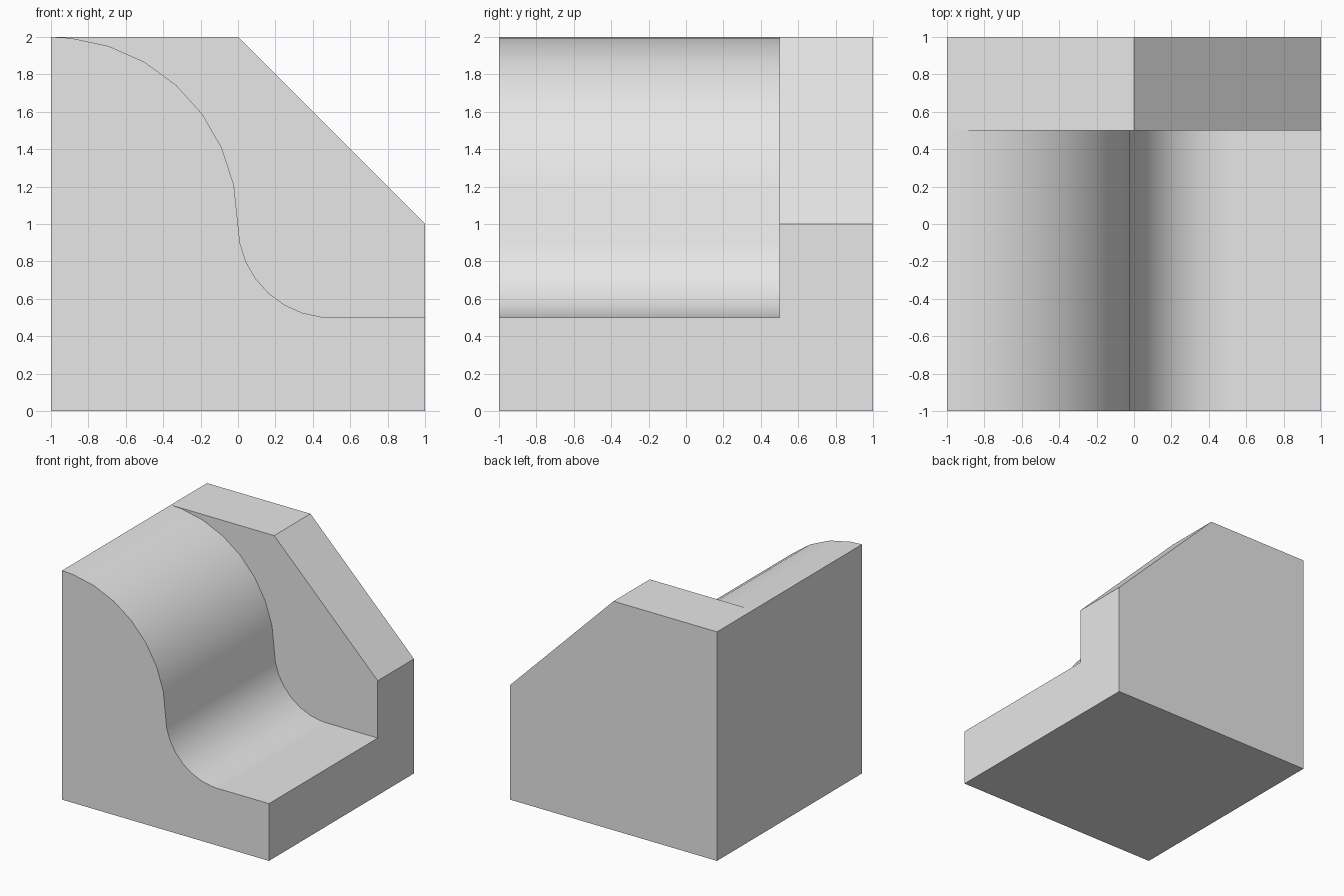
import bpy, bmesh
from math import cos, sin, radians

cube = bpy.data.objects.get("Cube")
if cube:
    bpy.data.objects.remove(cube)

# Material
grey = bpy.data.materials.new("light_grey")
grey.use_nodes = True
colour = (0.8, 0.8, 0.8, 1)
grey.diffuse_color = colour
grey.node_tree.nodes["Principled BSDF"].inputs["Base Color"].default_value = colour

FRONT, STEP, BACK = -1, 0.5, 1


def arc(cx, cz, radius, angles):
    return [(cx + radius * cos(radians(a)), cz + radius * sin(radians(a))) for a in angles]


# S-shaped slope: convex shoulder, then concave foot
curve = arc(-1, 1, 1, [90, *range(84, 0, -12)])
curve += arc(0.5, 1, 0.5, [*range(192, 270, 12), 270])
ledge_end = (1, 0.5)

bm = bmesh.new()
cache = {}


def vert(x, y, z):
    key = (round(x, 4), round(y, 4), round(z, 4))
    if key not in cache:
        cache[key] = bm.verts.new(key)
    return cache[key]


def face(points, smooth=False):
    f = bm.faces.new([vert(*p) for p in points])
    f.smooth = smooth


def section(profile, y):
    face([(x, y, z) for x, z in profile])


def strip(a, b, y0, y1, smooth=False):
    face([(a[0], y0, a[1]), (b[0], y0, b[1]), (b[0], y1, b[1]), (a[0], y1, a[1])], smooth)


# Front face, wall behind the slope, and back face
section([(-1, 0), (1, 0), ledge_end] + curve[::-1], FRONT)
section(curve + [ledge_end, (1, 1), (0, 2)], STEP)
section([(-1, 0), (1, 0), (1, 1), (0, 2), (-1, 2)], BACK)

# Smooth slope and flat ledge
for a, b in zip(curve, curve[1:]):
    strip(a, b, FRONT, STEP, True)
strip(curve[-1], ledge_end, FRONT, STEP)

# Top and chamfer of the back wall, and the underside
strip((-1, 2), (0, 2), STEP, BACK)
strip((0, 2), (1, 1), STEP, BACK)
strip((-1, 0), (1, 0), FRONT, BACK)

# Stepped side and tall side
face([(1, FRONT, 0), (1, BACK, 0), (1, BACK, 1), (1, STEP, 1), (1, STEP, 0.5), (1, FRONT, 0.5)])
face([(-1, FRONT, 0), (-1, BACK, 0), (-1, BACK, 2), (-1, STEP, 2), (-1, FRONT, 2)])

bmesh.ops.recalc_face_normals(bm, faces=bm.faces)
mesh = bpy.data.meshes.new("curved_block")
bm.to_mesh(mesh)
bm.free()
mesh.materials.append(grey)
block = bpy.data.objects.new("curved_block", mesh)
bpy.context.collection.objects.link(block)
